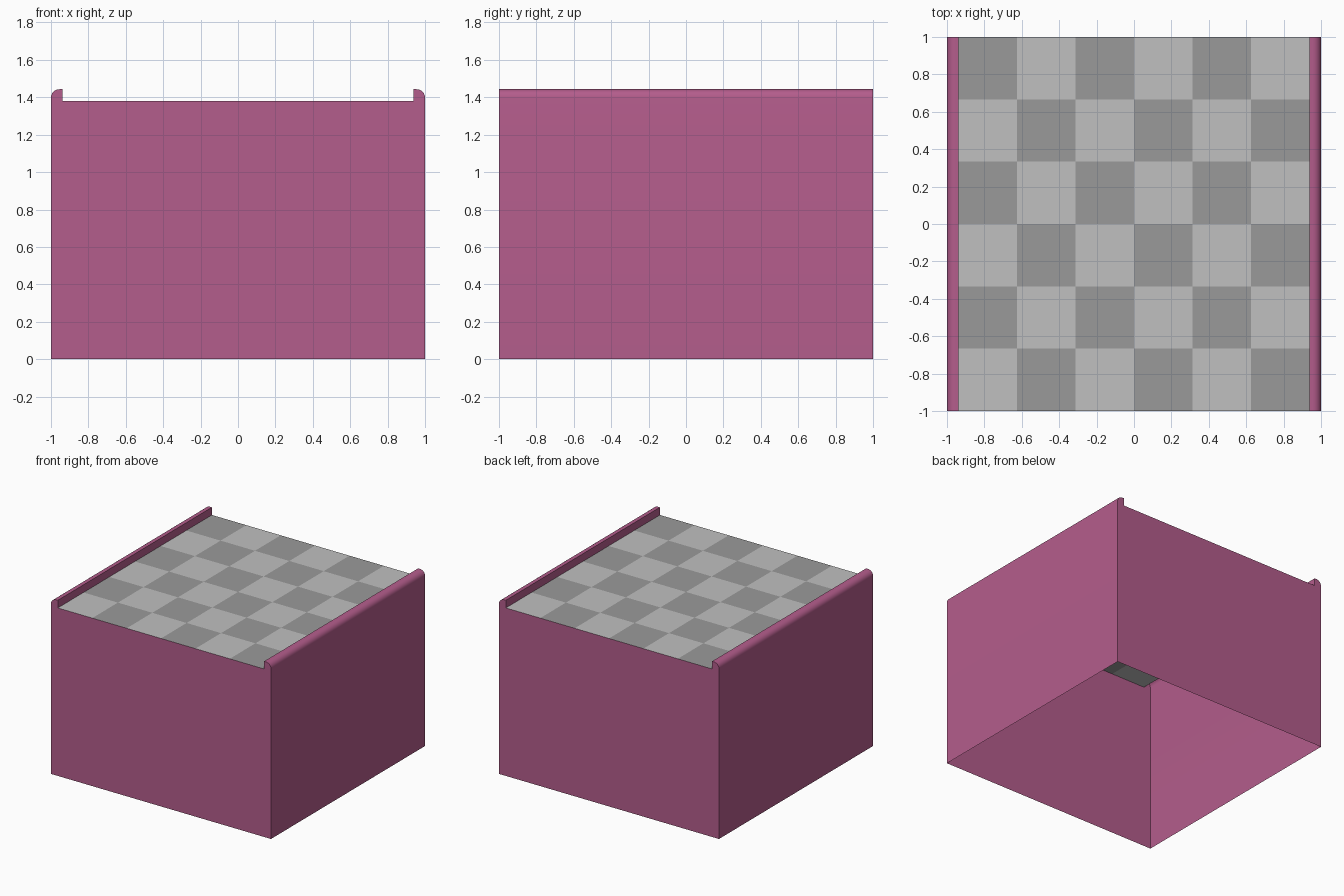
import bpy, bmesh, math

if "Cube" in bpy.data.objects:
    bpy.data.objects.remove(bpy.data.objects["Cube"])

FLOOR_Z, TOP_Z, CURB, R = 1.38, 1.443, 0.0625, 0.045
INNER = 1 - CURB


def material(name, rgb):
    m = bpy.data.materials.new(name)
    m.diffuse_color = (*rgb, 1)
    m.use_nodes = True
    m.node_tree.nodes["Principled BSDF"].inputs["Base Color"].default_value = m.diffuse_color
    return m


pink = material("pink", (0.456, 0.109, 0.262))
light = material("light grey", (0.527, 0.527, 0.527))
dark = material("dark grey", (0.323, 0.323, 0.323))


def make_object(name, bm, mats):
    me = bpy.data.meshes.new(name)
    bm.to_mesh(me)
    bm.free()
    for m in mats:
        me.materials.append(m)
    ob = bpy.data.objects.new(name, me)
    bpy.context.collection.objects.link(ob)
    return ob


# Side profile: outer wall, rounded outer edge, curb top, inner curb face
half = [(1, 0)]
for k in range(7):
    a = math.radians(15 * k)
    half.append((1 - R + R * math.cos(a), TOP_Z - R + R * math.sin(a)))
half += [(INNER, TOP_Z), (INNER, FLOOR_Z)]
full = half + [(-x, z) for x, z in reversed(half)]

# Hollow body, open underneath
bm = bmesh.new()
front = [bm.verts.new((x, -1, z)) for x, z in full]
back = [bm.verts.new((x, 1, z)) for x, z in full]
bm.faces.new(front)
bm.faces.new(back[::-1])
n, h = len(full), len(half)
for i in range(n - 1):
    if i != h - 1:  # the gap between the curbs is filled by the floor
        bm.faces.new((front[i], back[i], back[i + 1], front[i + 1]))
body = make_object("block_body_with_curbs", bm, [pink])

bpy.context.view_layer.objects.active = body
body.select_set(True)
bpy.ops.object.shade_smooth_by_angle(angle=math.radians(30))
body.select_set(False)

# Checkered floor, 6 by 6 tiles
N = 6
bm = bmesh.new()
grid = [[bm.verts.new((-INNER + 2 * INNER * i / N, 1 - 2 * j / N, FLOOR_Z))
         for i in range(N + 1)] for j in range(N + 1)]
for j in range(N):
    for i in range(N):
        f = bm.faces.new((grid[j + 1][i], grid[j + 1][i + 1],
                          grid[j][i + 1], grid[j][i]))
        f.material_index = 1 if (i + j) % 2 == 0 else 0
make_object("checkered_floor", bm, [light, dark])
